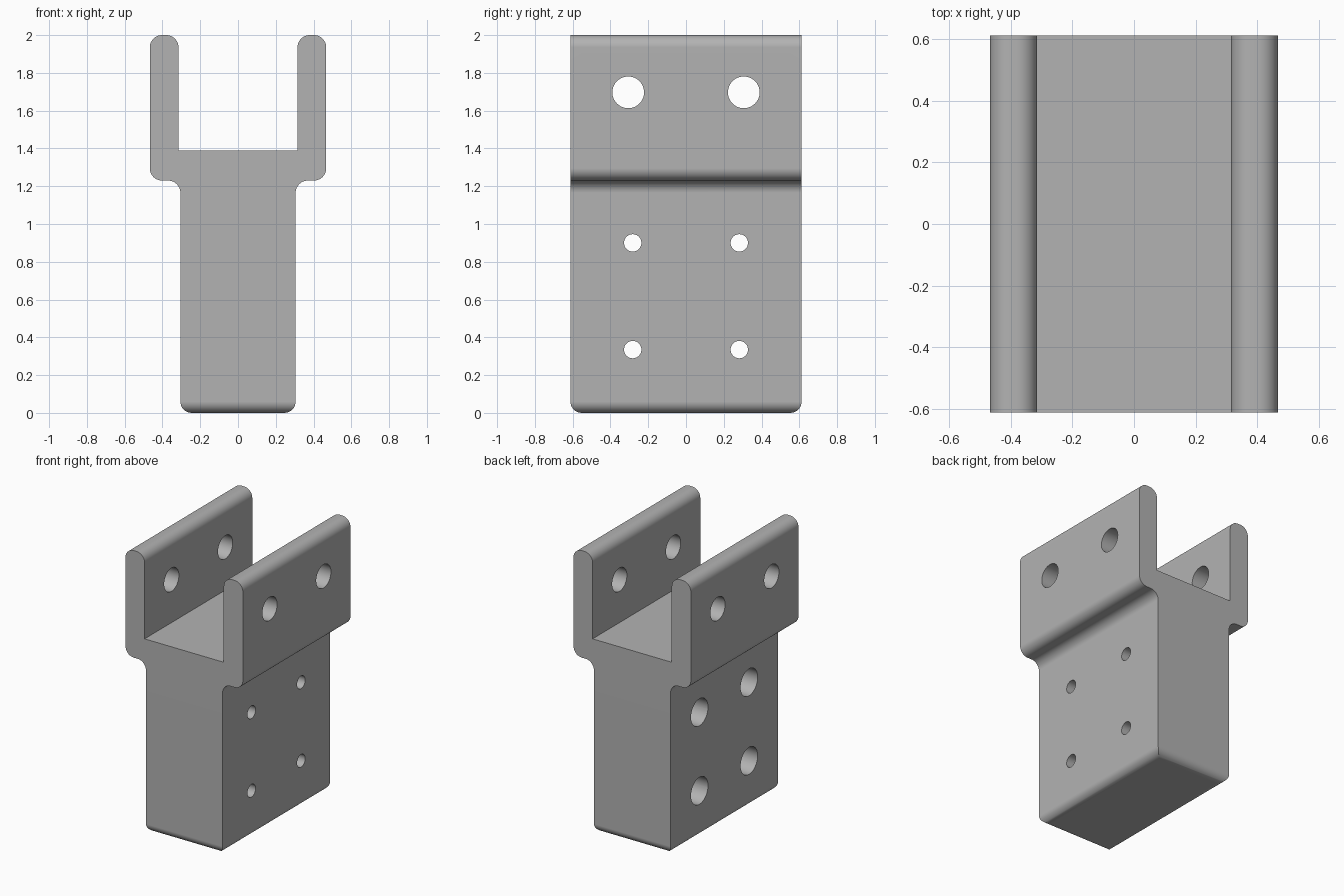
import bpy, bmesh, math
from mathutils import Matrix, Vector

if "Cube" in bpy.data.objects:
    bpy.data.objects.remove(bpy.data.objects["Cube"], do_unlink=True)

DEPTH = 0.612      # half length along y
BODY = 0.305       # half width of the lower block
ARM_IN, ARM_OUT = 0.315, 0.467

grey = bpy.data.materials.new("plain grey")
grey.use_nodes = True
colour = (0.45, 0.45, 0.45, 1)
grey.diffuse_color = colour
grey.node_tree.nodes["Principled BSDF"].inputs["Base Color"].default_value = colour


def arc(cx, cz, r, start, end, steps=10):
    angles = [math.radians(start + (end - start) * i / steps) for i in range(steps + 1)]
    return [(cx + r * math.cos(a), cz + r * math.sin(a)) for a in angles]


# Right half of the fork-shaped section, from the foot up to the channel floor
R = 0.065
half = [(BODY, 0)]
half += arc(BODY + R, 1.23 - R, R, 180, 90)
half += arc(ARM_OUT - R, 1.23 + R, R, -90, 0)
half += arc(ARM_OUT - R, 2 - R, R, 0, 90)
half += arc(ARM_IN + R, 2 - R, R, 90, 180)
half += [(ARM_IN, 1.388)]
section = half + [(-x, z) for x, z in reversed(half)]

# Extrude the section front to back
bm = bmesh.new()
face = bm.faces.new([bm.verts.new((x, -DEPTH, z)) for x, z in section])
moved = bmesh.ops.extrude_face_region(bm, geom=[face])["geom"]
bmesh.ops.translate(bm, vec=(0, 2 * DEPTH, 0),
                    verts=[v for v in moved if isinstance(v, bmesh.types.BMVert)])
bmesh.ops.recalc_face_normals(bm, faces=bm.faces)

# Round the four edges of the foot
foot = [e for e in bm.edges if all(v.co.z < 0.001 for v in e.verts)]
bmesh.ops.bevel(bm, geom=foot, offset=0.06, offset_type='OFFSET', segments=8,
                profile=0.5, affect='EDGES', clamp_overlap=True)
mesh = bpy.data.meshes.new("fork_bracket")
bm.to_mesh(mesh)
bm.free()
mesh.materials.append(grey)
bracket = bpy.data.objects.new("fork_bracket", mesh)
bpy.context.collection.objects.link(bracket)


def drill(name, y, z, r, x0, x1):
    """Cut a round hole along x."""
    cut = bmesh.new()
    place = Matrix.Translation(Vector(((x0 + x1) / 2, y, z))) @ Matrix.Rotation(math.pi / 2, 4, 'Y')
    bmesh.ops.create_cone(cut, cap_ends=True, segments=48, radius1=r, radius2=r,
                          depth=x1 - x0, matrix=place)
    data = bpy.data.meshes.new(name)
    cut.to_mesh(data)
    cut.free()
    data.materials.append(grey)
    cutter = bpy.data.objects.new(name, data)
    cutter.hide_render = True
    bpy.context.collection.objects.link(cutter)
    mod = bracket.modifiers.new(name, 'BOOLEAN')
    mod.operation = 'DIFFERENCE'
    mod.solver = 'EXACT'
    mod.object = cutter
    bpy.ops.object.modifier_apply(modifier=mod.name)
    bpy.data.objects.remove(cutter, do_unlink=True)


bpy.ops.object.select_all(action='DESELECT')
bracket.select_set(True)
bpy.context.view_layer.objects.active = bracket

for side in (-1, 1):
    # Pin holes through both arms
    drill("pin_hole", side * 0.306, 1.697, 0.084, -1, 1)
    # Bolt holes through the block, with wide counterbores on one side
    for z in (0.335, 0.9):
        drill("bolt_hole", side * 0.282, z, 0.046, -1, 1)
        drill("counterbore", side * 0.282, z, 0.097, -1, 0)

# Smooth fillets and bores, flat main faces
bpy.ops.object.shade_smooth_by_angle(angle=math.radians(30))
weighted = bracket.modifiers.new("flat_faces", 'WEIGHTED_NORMAL')
weighted.keep_sharp = True
